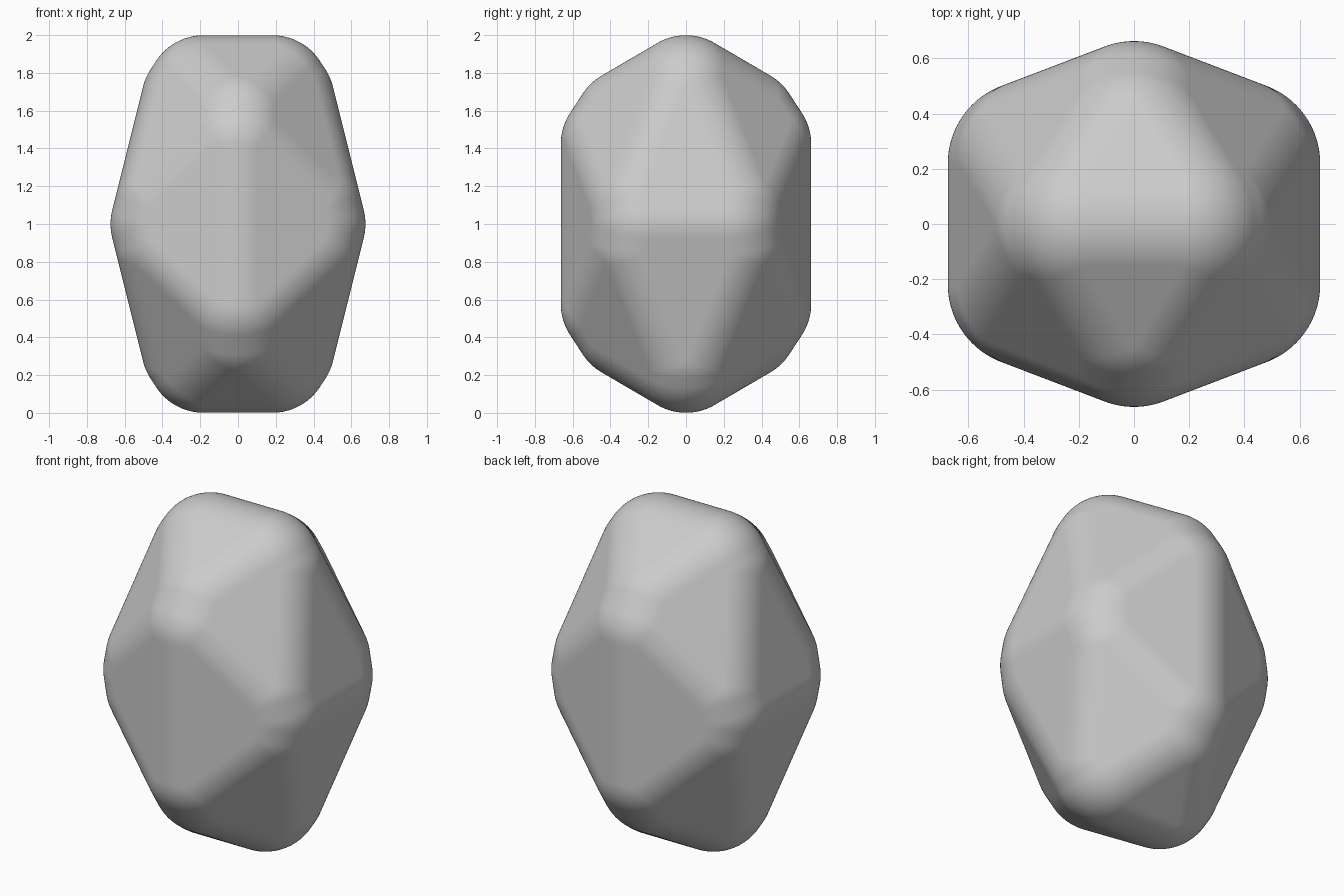
import bpy, bmesh
from itertools import combinations
from mathutils import Matrix, Vector
from mathutils.bvhtree import BVHTree

cube = bpy.data.objects.get("Cube")
if cube:
    bpy.data.objects.remove(cube, do_unlink=True)

LONG = 0.684            # half extent of the sharp solid across x and y
SHORT = LONG / 1.618
STRETCH = 1.53          # height against width
ROUND = 0.3             # radius of the rounded edges


def hull(points):
    bm = bmesh.new()
    for p in points:
        bm.verts.new(p)
    bmesh.ops.remove_doubles(bm, verts=bm.verts[:], dist=0.0005)
    bmesh.ops.convex_hull(bm, input=bm.verts[:])
    bmesh.ops.recalc_face_normals(bm, faces=bm.faces[:])
    return bm


# Stretched icosahedron: hull of three crossed golden rectangles
corners = []
for a in (-SHORT, SHORT):
    for b in (-LONG, LONG):
        for x, y, z in ((a, 0, b), (b, a, 0), (0, b, a)):
            corners.append((x, y, z * STRETCH))
sharp = hull(corners)

# Core: every face plane moved inward by the rounding radius
planes = []
for f in sharp.faces:
    n = f.normal.copy()
    planes.append((n, n.dot(f.verts[0].co) - ROUND))
sharp.free()
core_points = []
for trio in combinations(planes, 3):
    m = Matrix([n for n, d in trio])
    if abs(m.determinant()) > 0.001:
        p = m.inverted() @ Vector([d for n, d in trio])
        if all(n.dot(p) < d + 0.0001 for n, d in planes):
            core_points.append(p)
core = hull(core_points)
tree = BVHTree.FromBMesh(core)
core.free()

# Stone: a dense ball wrapped at a constant distance around the core
bm = bmesh.new()
bmesh.ops.create_icosphere(bm, subdivisions=7, radius=0.8,
                           matrix=Matrix.Diagonal((1, 1, STRETCH, 1)))
for v in bm.verts:
    near = tree.find_nearest(v.co)[0]
    v.co = near + (v.co - near).normalized() * ROUND + Vector((0, 0, 1))
mesh = bpy.data.meshes.new("rounded_stone")
bm.to_mesh(mesh)
bm.free()
stone = bpy.data.objects.new("rounded_stone", mesh)
bpy.context.collection.objects.link(stone)

# Plain grey stone
grey = bpy.data.materials.new("light_grey")
grey.use_nodes = True
colour = (0.6, 0.6, 0.6, 1)
grey.diffuse_color = colour
grey.node_tree.nodes["Principled BSDF"].inputs["Base Color"].default_value = colour
mesh.materials.append(grey)

bpy.context.view_layer.objects.active = stone
stone.select_set(True)
bpy.ops.object.shade_smooth()
